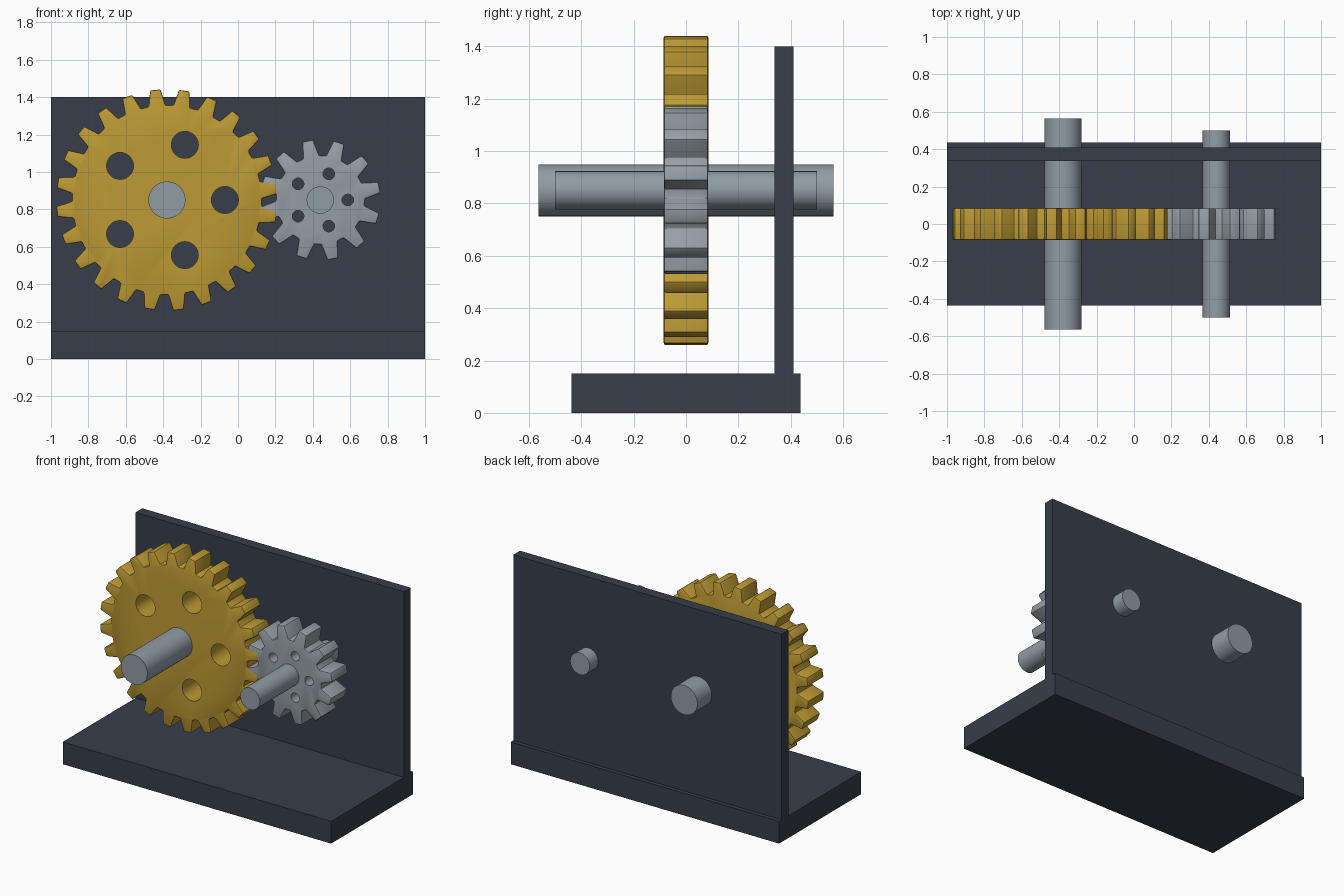
import bpy, bmesh, math
from mathutils import Matrix, Vector

if "Cube" in bpy.data.objects:
    bpy.data.objects.remove(bpy.data.objects["Cube"])

AXLE_Z = 0.85


def material(name, color):
    m = bpy.data.materials.new(name)
    m.diffuse_color = (*color, 1)
    m.use_nodes = True
    m.node_tree.nodes["Principled BSDF"].inputs["Base Color"].default_value = m.diffuse_color
    return m


DARK = material("dark slate", (0.038, 0.048, 0.069))
GOLD = material("brass gold", (0.515, 0.328, 0.035))
GREY = material("gear grey", (0.305, 0.345, 0.376))
STEEL = material("axle steel", (0.28, 0.335, 0.376))


def make_object(name, bm, mat):
    bmesh.ops.recalc_face_normals(bm, faces=bm.faces)
    mesh = bpy.data.meshes.new(name)
    bm.to_mesh(mesh)
    bm.free()
    mesh.materials.append(mat)
    obj = bpy.data.objects.new(name, mesh)
    bpy.context.collection.objects.link(obj)
    return obj


def activate(obj):
    bpy.ops.object.select_all(action='DESELECT')
    obj.select_set(True)
    bpy.context.view_layer.objects.active = obj


def box(name, lo, hi, mat):
    lo, hi = Vector(lo), Vector(hi)
    bm = bmesh.new()
    bmesh.ops.create_cube(bm, size=1, matrix=Matrix.Translation((lo + hi) / 2)
                          @ Matrix.Diagonal((*(hi - lo), 1)))
    return make_object(name, bm, mat)


def add_rod(bm, x, z, radius, half_length, sides):
    # cylinder lying along y
    bmesh.ops.create_cone(bm, cap_ends=True, segments=sides, radius1=radius, radius2=radius,
                          depth=2 * half_length,
                          matrix=Matrix.Translation((x, 0, z)) @ Matrix.Rotation(math.pi / 2, 4, 'X'))


def axle(name, x, radius, half_length):
    bm = bmesh.new()
    add_rod(bm, x, AXLE_Z, radius, half_length, 48)
    obj = make_object(name, bm, STEEL)
    activate(obj)
    bpy.ops.object.shade_smooth_by_angle(angle=math.radians(30))


def gear(name, x, teeth, phase, root, tip, root_half, tip_half, ring, hole, mat, half=0.085):
    # toothed outline, extruded along y
    bm = bmesh.new()
    outline = []
    for i in range(teeth):
        mid = phase + 360 / teeth * i
        for off, r in ((-root_half, root), (-tip_half, tip), (tip_half, tip), (root_half, root)):
            a = math.radians(mid + off)
            outline.append(bm.verts.new((x + r * math.cos(a), -half, AXLE_Z + r * math.sin(a))))
    face = bm.faces.new(outline)
    ext = bmesh.ops.extrude_face_region(bm, geom=[face])
    moved = [v for v in ext['geom'] if isinstance(v, bmesh.types.BMVert)]
    bmesh.ops.translate(bm, verts=moved, vec=(0, 2 * half, 0))
    obj = make_object(name, bm, mat)

    # ring of five round holes
    bm = bmesh.new()
    for i in range(5):
        a = math.radians(72 * i)
        add_rod(bm, x + ring * math.cos(a), AXLE_Z + ring * math.sin(a), hole, 0.3, 32)
    cutter = make_object(name + "_hole_cutter", bm, mat)
    cutter.hide_render = True

    # softened edges, then the holes
    bevel = obj.modifiers.new("edge_bevel", 'BEVEL')
    bevel.width = 0.007
    bevel.segments = 2
    bevel.limit_method = 'ANGLE'
    cut = obj.modifiers.new("holes", 'BOOLEAN')
    cut.operation = 'DIFFERENCE'
    cut.solver = 'EXACT'
    cut.object = cutter
    activate(obj)
    for mod in ("edge_bevel", "holes"):
        bpy.ops.object.modifier_apply(modifier=mod)
    bpy.data.objects.remove(cutter)
    activate(obj)
    bpy.ops.object.shade_smooth_by_angle(angle=math.radians(25))


# stand
box("base", (-1, -0.437, 0), (1, 0.437, 0.15), DARK)
box("back_plate", (-1, 0.338, 0.15), (1, 0.41, 1.4), DARK)

# axles
axle("large_axle", -0.38, 0.099, 0.563)
axle("small_axle", 0.44, 0.073, 0.5)

# gears
gear("large_gear", -0.38, 24, 6, 0.508, 0.592, 5.1, 2.7, 0.31, 0.072, GOLD)
gear("small_gear", 0.44, 12, 12, 0.238, 0.324, 10.5, 5.2, 0.147, 0.031, GREY, 0.084)
